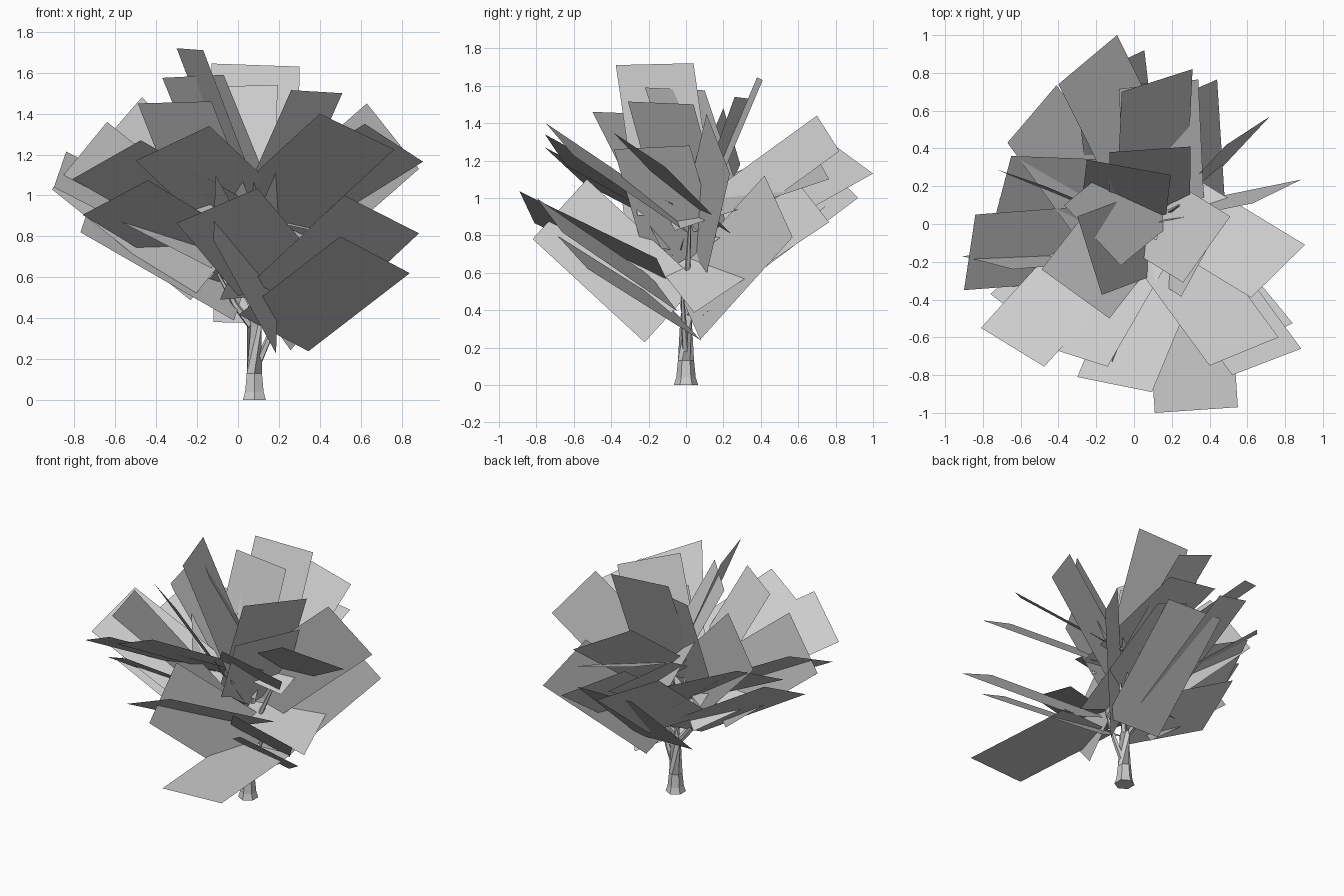
import bpy, bmesh
from mathutils import Vector as V


def make(name, bm):
    bmesh.ops.recalc_face_normals(bm, faces=bm.faces)
    me = bpy.data.meshes.new(name)
    bm.to_mesh(me)
    bm.free()
    ob = bpy.data.objects.new(name, me)
    bpy.context.collection.objects.link(ob)


def tube(name, path, sides=6):
    """Low-poly limb along (x, y, z, radius) points."""
    bm = bmesh.new()
    rings = []
    for i, p in enumerate(path):
        a, b = path[max(i - 1, 0)], path[min(i + 1, len(path) - 1)]
        q = (V(b[:3]) - V(a[:3])).to_track_quat('Z', 'Y')
        r = bmesh.ops.create_circle(bm, segments=sides, radius=p[3])['verts']
        for v in r:
            v.co = q @ v.co + V(p[:3])
        rings.append(r)
    for a, b in zip(rings, rings[1:]):
        for i in range(sides):
            j = (i + 1) % sides
            bm.faces.new((a[i], a[j], b[j], b[i]))
    bm.faces.new(rings[0])
    bm.faces.new(rings[-1])
    make(name, bm)


LENGTH = 0.87


def card(name, tip_a, tip_b, d):
    """Flat leaf card: outer edge tip_a to tip_b, running inwards along d."""
    a, b, d = V(tip_a), V(tip_b), V(d)
    w = (b - a).normalized()
    d = (d - w * d.dot(w)).normalized() * LENGTH
    bm = bmesh.new()
    bm.faces.new([bm.verts.new(p) for p in (a, b, b + d, a + d)])
    make(name, bm)


# trunk and branches
tube("trunk", [(.08, 0, 0, .065), (.08, 0, .04, .052), (.08, 0, .13, .043),
               (.08, 0, .36, .035), (.06, 0, .5, .03), (.09, .02, .75, .022), (.1, .02, 1.0, .008)])
for i, (z, tip) in enumerate([(.14, (.22, -.02, .5)), (.34, (-.1, -.05, .62)), (.36, (.2, .1, .68)),
                              (.45, (.28, .02, .86)), (.5, (-.09, .05, 1.1)), (.6, (.24, .1, 1.15)),
                              (.6, (.02, .15, 1.0))]):
    s, t = V((.08, 0, z)), V(tip)
    m = s.lerp(t, .5) + V((0, 0, -.02))
    tube(f"branch_{i}", [(*s, .02), (*m, .016), (*t, .007)], 5)

# leaf cards on the front side
front = [
    ((.11, -1, .45), (.55, -.97, .45), (0, 1, 0)),
    ((.84, -.525, .62), (.5, -.69, .8), (-.5, .61, -.385)),
    ((.885, -.66, .815), (.52, -.8, 1), (-.5, .6, -.4)),
    ((.765, -.6, 1.225), (.4, -.75, 1.4), (-.45, .62, -.42)),
    ((.095, -.89, 1.035), (-.3, -.81, .865), (.2, .75, -.4)),
    ((-.12, -.82, .78), (-.11, -.53, 1.1), (.31, .61, -.555)),
    ((-.81, -.55, 1.08), (-.475, -.755, 1.27), (.5, .65, -.35)),
    ((-.5, -.64, 1.17), (-.14, -.755, 1.34), (.25, .7, -.42)),
    ((-.76, -.37, .905), (-.44, -.62, 1.075), (.6, .5, -.35)),
]
# leaf cards on the left and right
sides = [
    ((.905, -.11, 1.165), (.62, -.39, 1.35), (-.67, .4, -.41)),
    ((.885, .235, 1.13), (.63, .11, 1.45), (-.64, -.13, -.56)),
    ((.72, .57, .79), (.49, .42, 1.12), (-.47, -.5, -.55)),
    ((-.9, -.35, 1.04), (-.84, .05, 1.215), (.76, .04, -.4)),
    ((-.91, -.17, 1.03), (-.64, -.24, 1.36), (.7, .05, -.5)),
    ((-.73, .29, 1.18), (-.47, .2, 1.48), (.6, -.25, -.5)),
    ((-.77, -.235, .82), (-.71, .14, 1.0), (.72, .04, -.44)),
    ((-.75, -.02, 1.0), (-.65, .36, 1.18), (.75, -.1, -.4)),
]
# leaf cards on the back
back = [
    ((.31, .82, 1.25), (-.065, .7, 1.44), (-.03, -.7, -.51)),
    ((.44, .765, .87), (.06, .6, 1.08), (.03, -.72, -.47)),
    ((.34, .765, 1.1), (-.08, .715, 1.19), (0, -.84, -.27)),
    ((.33, .74, .95), (-.1, .745, .96), (0, -.65, -.58)),
    ((.055, .92, 1), (-.31, .75, 1.17), (.05, -.7, -.5)),
    ((-.09, 1, 1.13), (-.4, .74, 1.32), (.33, -.66, -.37)),
    ((-.41, .735, 1.0), (-.67, .43, 1.2), (.5, -.6, -.4)),
]
# steep leaf cards at the crown
top = [
    ((-.17, -.375, 1.71), (-.3, .04, 1.72), (.31, .1, -.8)),
    ((-.37, .1, 1.575), (-.07, -.22, 1.59), (.3, .28, -.78)),
    ((-.49, -.24, 1.45), (-.13, -.5, 1.46), (.28, .38, -.74)),
    ((.51, .04, 1.5), (.26, -.31, 1.515), (-.35, .2, -.77)),
    ((.47, .02, 1.28), (.25, -.385, 1.26), (-.35, .2, -.77)),
    ((.3, .41, 1.63), (-.13, .38, 1.645), (0, -.33, -.78)),
    ((.195, .26, 1.54), (-.25, .34, 1.53), (-.03, -.28, -.78)),
]
for group, cards in (("front", front), ("side", sides), ("back", back), ("crown", top)):
    for i, c in enumerate(cards):
        card(f"{group}_leaf_card_{i}", *c)
